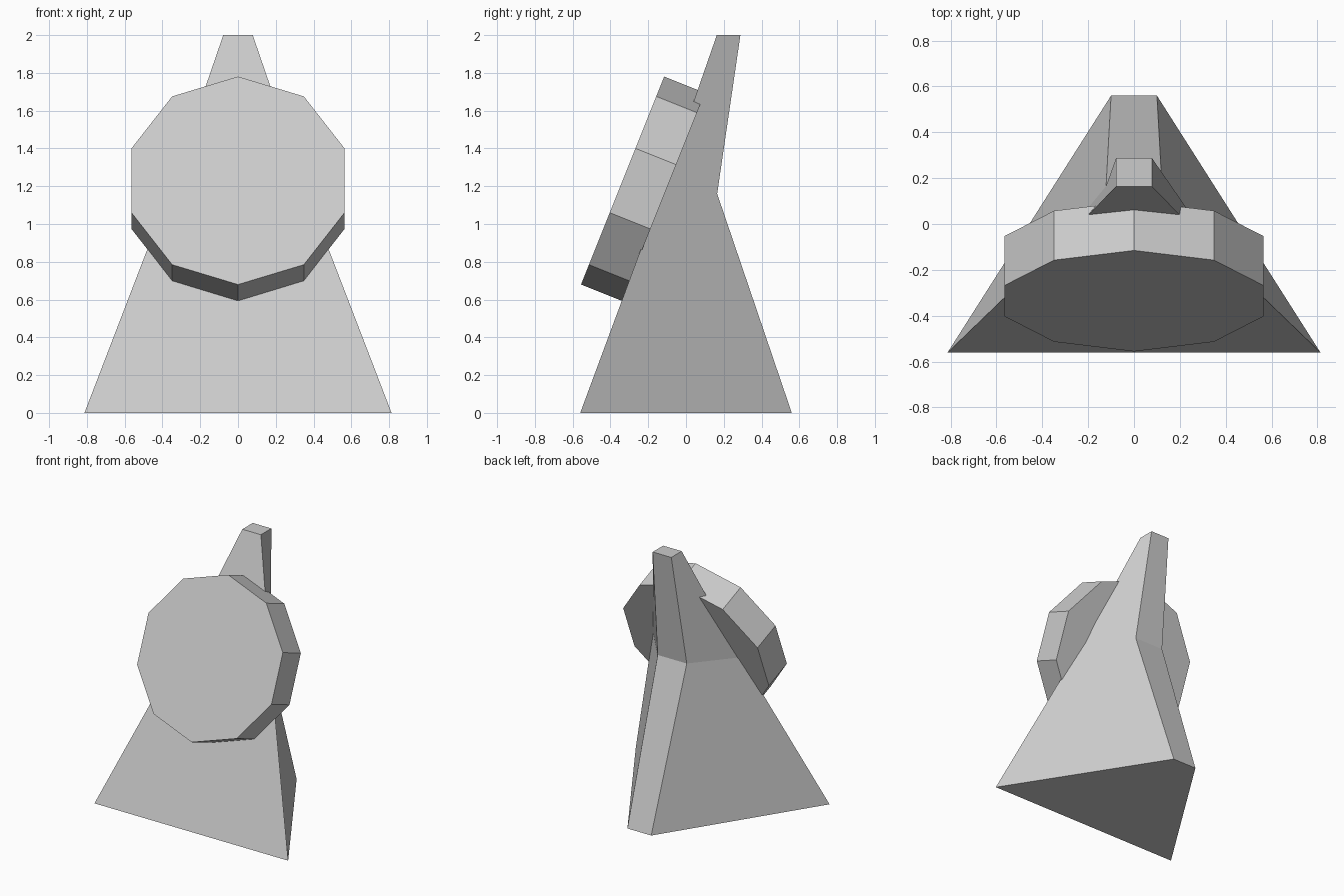
import bpy
import bmesh
import math

cube = bpy.data.objects.get("Cube")
if cube:
    bpy.data.objects.remove(cube, do_unlink=True)

grey = bpy.data.materials.new("light_grey")
grey.use_nodes = True
colour = (0.6, 0.6, 0.6, 1)
grey.diffuse_color = colour
grey.node_tree.nodes["Principled BSDF"].inputs["Base Color"].default_value = colour


def add_object(name, bm):
    bmesh.ops.recalc_face_normals(bm, faces=bm.faces)
    mesh = bpy.data.meshes.new(name)
    bm.to_mesh(mesh)
    bm.free()
    mesh.materials.append(grey)
    obj = bpy.data.objects.new(name, mesh)
    bpy.context.collection.objects.link(obj)
    return obj


# Tapered stand: stacked trapezoids (height, front y, front half width, back y, back half width)
sections = [
    (0.0, -0.56, 0.813, 0.56, 0.10),
    (1.16, -0.13, 0.367, 0.165, 0.122),
    (2.0, 0.163, 0.078, 0.288, 0.078),
]
bm = bmesh.new()
rings = []
for z, front, front_w, back, back_w in sections:
    corners = [(-front_w, front), (front_w, front), (back_w, back), (-back_w, back)]
    rings.append([bm.verts.new((x, y, z)) for x, y in corners])
for low, high in zip(rings, rings[1:]):
    for i in range(4):
        j = (i + 1) % 4
        bm.faces.new((low[i], low[j], high[j], high[i]))
bm.faces.new(rings[0])
bm.faces.new(rings[-1])
add_object("stand", bm)

# Ten-sided disc leaning back on the front of the stand
bm = bmesh.new()
bmesh.ops.create_cone(bm, cap_ends=True, segments=10,
                      radius1=0.593, radius2=0.593, depth=0.232)
disc = add_object("disc", bm)
disc.location = (0, -0.228, 1.187)
disc.rotation_euler = (math.radians(68.2), 0, 0)
